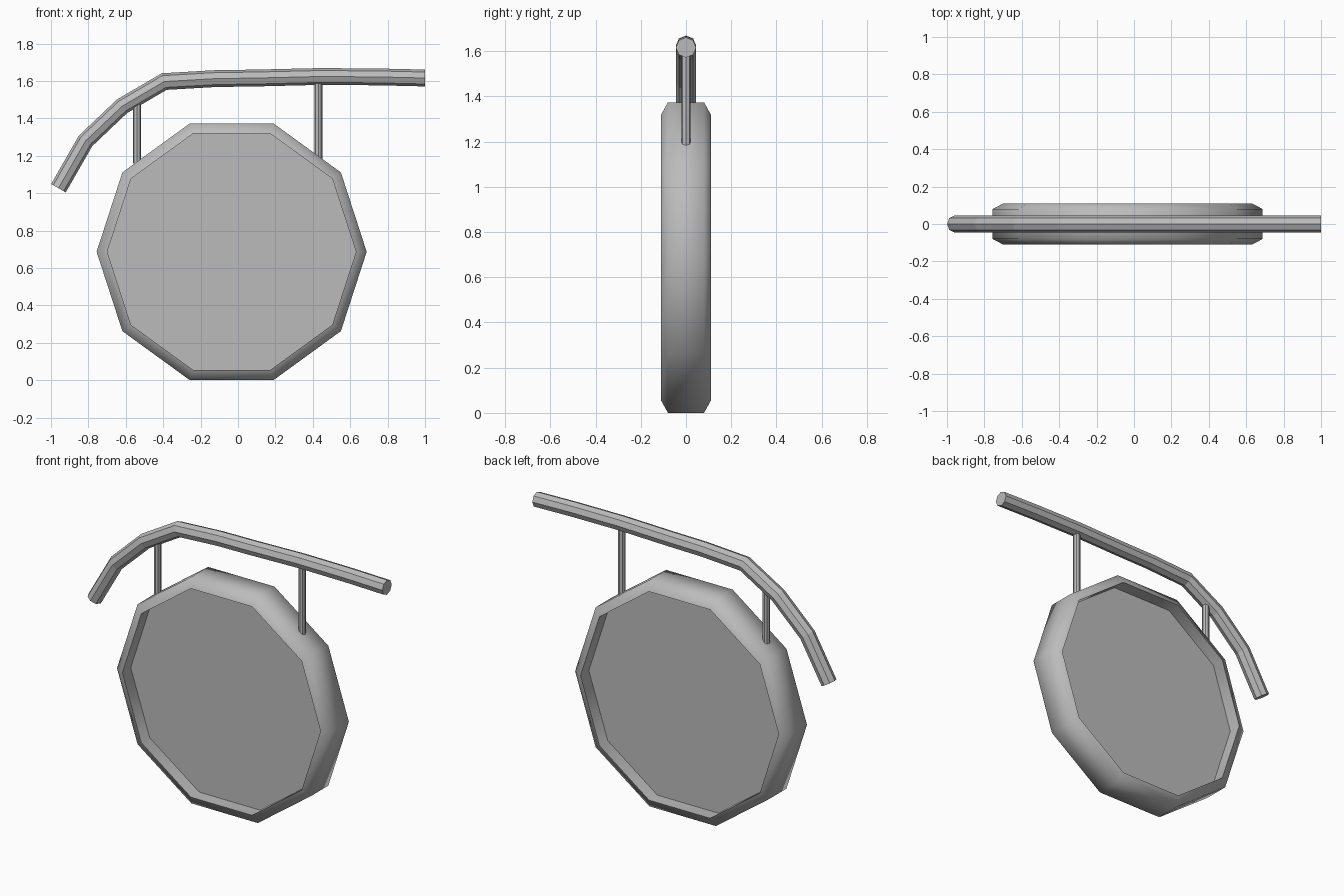
import bpy, bmesh, math
from mathutils import Vector

cube = bpy.data.objects.get("Cube")
if cube:
    bpy.data.objects.remove(cube, do_unlink=True)

GREY = (0.50, 0.50, 0.50, 1.0)
grey = bpy.data.materials.new("plain_grey")
grey.use_nodes = True
grey.diffuse_color = GREY
grey.node_tree.nodes["Principled BSDF"].inputs["Base Color"].default_value = GREY


def loft(name, rings, smooth, sharp_rings=()):
    """Join rings of points into a closed solid with flat, sharp-edged end caps."""
    bm = bmesh.new()
    loops = [[bm.verts.new(p) for p in ring] for ring in rings]
    n = len(loops[0])
    for a, b in zip(loops, loops[1:]):
        for i in range(n):
            j = (i + 1) % n
            bm.faces.new((a[i], a[j], b[j], b[i])).smooth = smooth
    for end in (loops[0], loops[-1]):
        cap = bm.faces.new(end)
        for edge in cap.edges:
            edge.smooth = False
    for r in sharp_rings:
        for i in range(n):
            bm.edges.get((loops[r][i - 1], loops[r][i])).smooth = False
    bmesh.ops.recalc_face_normals(bm, faces=bm.faces)
    mesh = bpy.data.meshes.new(name)
    bm.to_mesh(mesh)
    bm.free()
    mesh.materials.append(grey)
    obj = bpy.data.objects.new(name, mesh)
    bpy.context.collection.objects.link(obj)
    return obj


def tube(name, path, radius, sides=8):
    """Sweep a faceted section along an (x, z) path with mitred bends."""
    pts = [Vector(p) for p in path]
    rings = []
    for i, p in enumerate(pts):
        before = (p - pts[i - 1]).normalized() if i else None
        after = (pts[i + 1] - p).normalized() if i + 1 < len(pts) else None
        tangent = ((before or after) + (after or before)).normalized()
        side = Vector((-tangent.y, tangent.x))
        stretch = radius / tangent.dot(after or before)
        ring = []
        for k in range(sides):
            a = math.tau * k / sides
            q = p + side * stretch * math.sin(a)
            ring.append((q.x, radius * math.cos(a), q.y))
        rings.append(ring)
    return loft(name, rings, smooth=False)


def decagon(radius, y):
    return [(-0.034 + radius * math.cos(math.tau * k / 10), y,
             0.687 + radius * math.sin(math.tau * k / 10)) for k in range(10)]


# Ten-sided disc: chamfered rim standing proud of a recessed face on both sides
profile = [(0.665, -0.03), (0.665, -0.11), (0.722, -0.08),
           (0.722, 0.08), (0.665, 0.11), (0.665, 0.03)]
loft("disc_body", [decagon(r, y) for r, y in profile], smooth=True, sharp_rings=(1, 4))

# Bent handle rail above the disc
tube("handle_rail", [(-0.96, 1.027), (-0.815, 1.28), (-0.62, 1.465), (-0.395, 1.597),
                     (-0.12, 1.613), (0.1, 1.616), (0.43, 1.624), (0.75, 1.622),
                     (1.0, 1.616)], 0.045)

# Posts joining the rail to the disc
for name, x, top in (("right_post", -0.54, 1.5), ("left_post", 0.43, 1.61)):
    tube(name, [(x, 1.16), (x, top)], 0.021)
